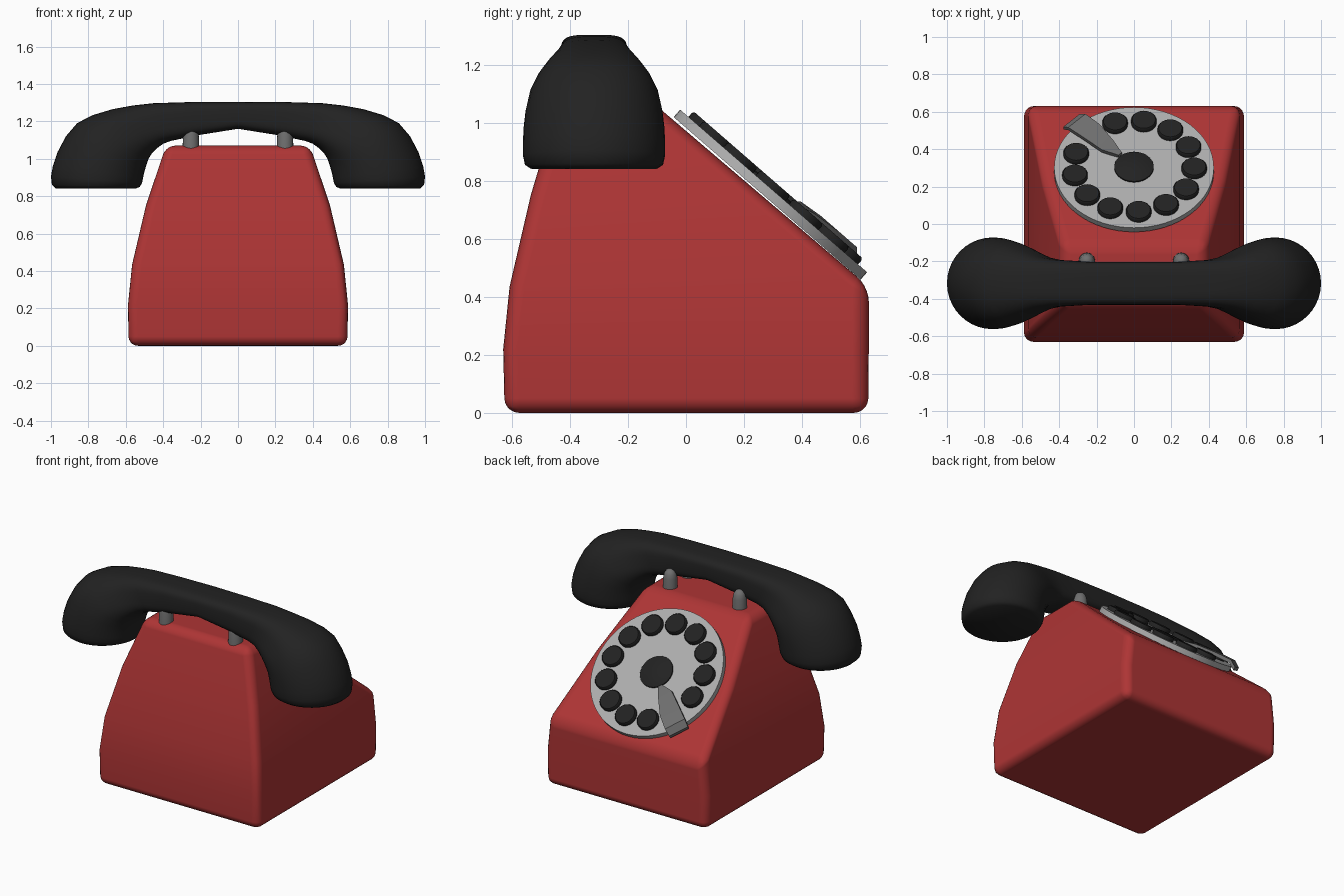
import bpy, bmesh
from math import sin, cos, pi, radians, copysign
from mathutils import Matrix, Vector

if "Cube" in bpy.data.objects:
    bpy.data.objects.remove(bpy.data.objects["Cube"])


def material(name, rgb):
    m = bpy.data.materials.new(name)
    m.diffuse_color = (*rgb, 1)
    m.use_nodes = True
    m.node_tree.nodes["Principled BSDF"].inputs["Base Color"].default_value = m.diffuse_color
    return m


RED = material("red_shell", (0.42, 0.035, 0.035))
BLACK = material("black_plastic", (0.016, 0.016, 0.016))
STEEL = material("light_metal", (0.42, 0.42, 0.42))
DARK = material("dark_metal", (0.16, 0.16, 0.16))


def add_object(name, bm, mat, matrix=None, angle=40):
    bmesh.ops.recalc_face_normals(bm, faces=bm.faces)
    mesh = bpy.data.meshes.new(name)
    bm.to_mesh(mesh)
    bm.free()
    mesh.materials.append(mat)
    ob = bpy.data.objects.new(name, mesh)
    bpy.context.collection.objects.link(ob)
    if matrix:
        ob.matrix_world = matrix
    bpy.ops.object.select_all(action='DESELECT')
    ob.select_set(True)
    bpy.context.view_layer.objects.active = ob
    if angle:
        bpy.ops.object.shade_smooth_by_angle(angle=radians(angle))
    else:
        bpy.ops.object.shade_smooth()
    return ob


def loft(rings):
    """Skin a list of equal-length closed rings and cap both ends."""
    bm = bmesh.new()
    vs = [[bm.verts.new(p) for p in ring] for ring in rings]
    n = len(vs[0])
    for a, b in zip(vs, vs[1:]):
        for i in range(n):
            j = (i + 1) % n
            bm.faces.new((a[i], a[j], b[j], b[i]))
    bm.faces.new(vs[0])
    bm.faces.new(vs[-1])
    return bm


def turned(name, profile, mat, matrix, sides=32):
    """Solid of revolution about local z from (radius, height) points."""
    rings = [[(r * cos(2 * pi * i / sides), r * sin(2 * pi * i / sides), h)
              for i in range(sides)] for r, h in profile]
    return add_object(name, loft(rings), mat, matrix)


# Body: z, half width, back y, dial-side y
levels = [(0, .585, -.625, .628), (.22, .588, -.63, .63), (.435, .566, -.608, .63),
          (.75, .492, -.535, .26), (1.07, .385, -.44, -.115)]
body = add_object("body", loft([[(-w, b, z), (w, b, z), (w, f, z), (-w, f, z)]
                                for z, w, b, f in levels]), RED, angle=None)
bev = body.modifiers.new("rounded_edges", 'BEVEL')
bev.width = 0.05
bev.segments = 5
bev.limit_method = 'ANGLE'
bev.angle_limit = radians(28)
bev.harden_normals = True

# Handset: outer (x, z), inner (x, z), half depth, squareness
half = [(0, 1.303, 0, 1.16, .115, 4), (.25, 1.303, .22, 1.125, .115, 4),
        (.45, 1.297, .36, 1.095, .125, 3.5), (.56, 1.285, .40, 1.08, .14, 3),
        (.67, 1.265, .435, 1.055, .17, 2.6), (.78, 1.232, .46, 1.03, .2, 2.4),
        (.86, 1.19, .478, 1.00, .222, 2.2), (.92, 1.12, .492, .96, .236, 2),
        (.965, 1.035, .502, .925, .243, 2), (.99, .96, .508, .895, .245, 2),
        (1.0, .905, .513, .87, .245, 2), (.995, .86, .525, .85, .238, 2),
        (.975, .842, .545, .841, .218, 2)]
full = [(-a, b, -c, d, e, f) for a, b, c, d, e, f in half[:0:-1]] + half


def section(ox, oz, ix, iz, depth, power, n=40):
    out, inn = Vector((ox, 0, oz)), Vector((ix, 0, iz))
    mid, arm = (out + inn) / 2, (out - inn) / 2
    ring = []
    for i in range(n):
        c, s = cos(2 * pi * i / n), sin(2 * pi * i / n)
        u = copysign(abs(c) ** (2 / power), c)
        v = copysign(abs(s) ** (2 / power), s)
        ring.append(mid + arm * u + Vector((0, -.317 + depth * v, 0)))
    return ring


add_object("handset", loft([section(*s) for s in full]), BLACK, angle=60)

# Cradle pins under the handset
for side, sx in (("left", -1), ("right", 1)):
    for row, y in (("dial_side", -.197), ("rear", -.385)):
        turned(f"cradle_pin_{row}_{side}",
               [(.045, -.03), (.042, .07), (.036, .1), (.024, .118), (.008, .125)],
               DARK, Matrix.Translation((.252 * sx, y, 1.06)), 20)

# Dial frame: local z points out of the sloping face
dial = Matrix.Translation((0, .302, .765)) @ Matrix.Rotation(radians(-41), 4, 'X')
turned("dial_plate", [(.427, -.034), (.427, 0)], STEEL, dial, 64)
turned("dial_hub", [(.105, -.005), (.105, .008), (.1, .012)], BLACK, dial, 40)

# Twelve buttons; the thirteenth slot holds the finger stop
step = 2 * pi / 13
start = radians(136)
for k in range(1, 13):
    a = start + k * step
    turned(f"dial_button_{k}", [(.068, -.005), (.068, .018), (.062, .026)], BLACK,
           dial @ Matrix.Translation((.322 * cos(a), .322 * sin(a), 0)), 28)

# Finger stop: distance along, right edge, left edge, height
stations = [(.11, -.02, .005, .006), (.19, -.04, .05, .022), (.32, -.067, .06, .03),
            (.425, -.067, .066, .03), (.465, -.064, .062, .0)]
add_object("finger_stop",
           loft([[(r, a, h - .01), (r, b, h - .01), (r, b, h + .012), (r, a, h + .012)]
                 for r, a, b, h in stations]),
           DARK, dial @ Matrix.Rotation(start, 4, 'Z'), 20)
